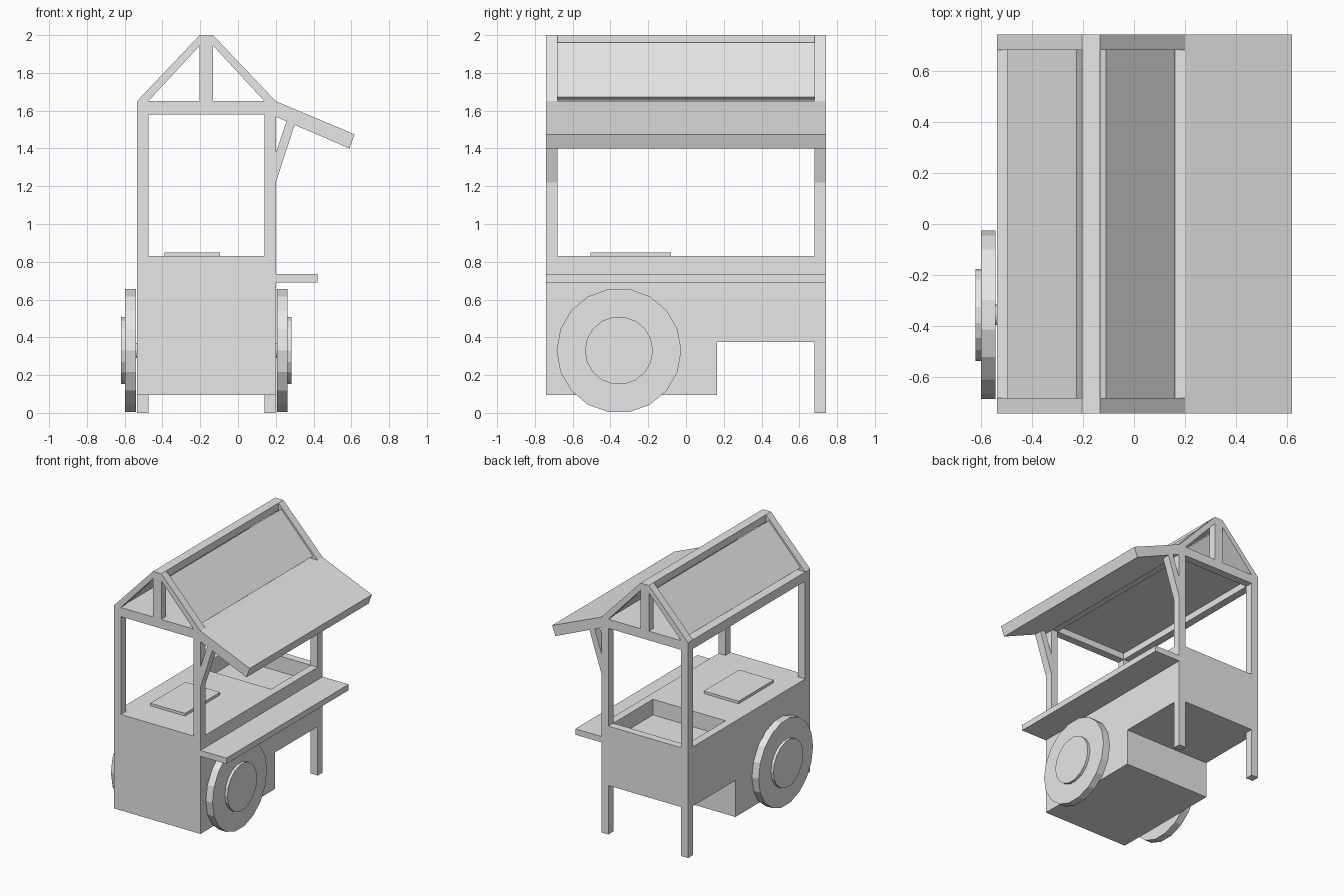
import bpy, bmesh, math
from mathutils import Vector

old = bpy.data.objects.get("Cube")
if old:
    bpy.data.objects.remove(old, do_unlink=True)

GREY = (0.8, 0.8, 0.8, 1)
mat = bpy.data.materials.new("plain_grey")
mat.use_nodes = True
mat.diffuse_color = GREY
mat.node_tree.nodes["Principled BSDF"].inputs["Base Color"].default_value = GREY

# Main dimensions: the stall is symmetric about x = MID, apart from awning and shelf
MID = -0.1675
HALF = 0.3675
LEFT, RIGHT = MID + HALF, MID - HALF
END = 0.74
POST = 0.06
TOP, BEAM, EAVE, RIDGE = 0.83, 1.58, 1.65, 2.0


def prism(name, profile, axis, a, b):
    """Extrude a 2D profile along x (profile is y, z) or y (profile is x, z)."""
    bm = bmesh.new()
    verts = [bm.verts.new((a, p, q) if axis == "x" else (p, a, q)) for p, q in profile]
    face = bm.faces.new(verts)
    new = bmesh.ops.extrude_face_region(bm, geom=[face])["geom"]
    shift = Vector((b - a, 0, 0)) if axis == "x" else Vector((0, b - a, 0))
    bmesh.ops.translate(bm, vec=shift, verts=[v for v in new if isinstance(v, bmesh.types.BMVert)])
    bmesh.ops.recalc_face_normals(bm, faces=bm.faces)
    mesh = bpy.data.meshes.new(name)
    bm.to_mesh(mesh)
    bm.free()
    mesh.materials.append(mat)
    obj = bpy.data.objects.new(name, mesh)
    bpy.context.collection.objects.link(obj)
    return obj


def box(name, x0, x1, y0, y1, z0, z1):
    return prism(name, [(x0, z0), (x1, z0), (x1, z1), (x0, z1)], "y", y0, y1)


def disc(name, radius, x0, x1, sides=18):
    ring = [(-0.355 + radius * math.cos(math.tau * i / sides),
             0.33 + radius * math.sin(math.tau * i / sides)) for i in range(sides)]
    return prism(name, ring, "x", x0, x1)


def mirrored(profile, side):
    """Turn (distance from MID, z) points into x, z points on one side."""
    return [(MID + side * d, z) for d, z in profile]


# Cart body: deep at the front, raised at the back, with a sunken tray in the top
body = prism("cart_body", [(-END, 0.095), (0.165, 0.095), (0.165, 0.375),
                           (END, 0.375), (END, TOP), (-END, TOP)], "x", RIGHT, LEFT)
cutter = box("tray_cutter", RIGHT + POST, LEFT - POST, 0.2, END - POST, 0.71, 0.95)
cutter.hide_render = True
cutter.hide_viewport = True
cut = body.modifiers.new("tray", "BOOLEAN")
cut.operation = "DIFFERENCE"
cut.object = cutter

# Hot plate and serving shelf
box("hot_plate", -0.39, -0.095, -0.505, -0.08, TOP, 0.85)
box("serving_shelf", LEFT, 0.42, -END, END, 0.69, 0.735)

for side, word in ((1, "left"), (-1, "right")):
    # Wheels
    wall = MID + side * HALF
    disc(word + "_axle", 0.04, wall - side * 0.02, wall + side * 0.01)
    disc(word + "_wheel", 0.33, wall + side * 0.006, wall + side * 0.063)
    disc(word + "_hub", 0.18, wall + side * 0.063, wall + side * 0.084)

    # Back legs, eave beams and roof panels
    x0, x1 = sorted((wall, wall - side * POST))
    box(word + "_back_leg", x0, x1, END - POST, END, 0, 0.375)
    box(word + "_eave_beam", x0, x1, POST - END, END - POST, BEAM, EAVE - 0.02)
    panel = [(0.0575, 1.96), (0.3275, 1.672), (0.307, 1.655), (0.037, 1.943)]
    prism(word + "_roof_panel", mirrored(panel, side), "y", POST - END, END - POST)

# Ceiling and ridge
box("ceiling", RIGHT, LEFT, POST - END, END - POST, EAVE - 0.02, EAVE)
box("ridge_beam", MID - 0.035, MID + 0.035, POST - END, END - POST, 1.945, RIDGE)

for y0, word in ((-END, "front"), (END - POST, "back")):
    y1 = y0 + POST
    # End frame: posts, cross beam, king post and rafters
    box(word + "_cross_beam", RIGHT, LEFT, y0, y1, BEAM, EAVE)
    box(word + "_king_post", MID - 0.035, MID + 0.035, y0, y1, EAVE, RIDGE)
    for side, hand in ((1, "left"), (-1, "right")):
        x0, x1 = sorted((MID + side * HALF, MID + side * (HALF - POST)))
        box(f"{word}_{hand}_post", x0, x1, y0, y1, TOP, BEAM)
        rafter = [(HALF, EAVE), (0.035, RIDGE), (0.035, 1.945), (HALF - POST, EAVE)]
        prism(f"{word}_{hand}_rafter", mirrored(rafter, side), "y", y0, y1)
    # Awning bracket
    prism(word + "_awning_bracket", [(LEFT, 1.22), (0.3, 1.525), (0.257, 1.545), (LEFT, 1.375)],
          "y", y0, y1)

# Sloping awning
prism("awning", [(LEFT, EAVE), (0.617, 1.475), (0.59, 1.4), (LEFT, 1.568)], "y", -END, END)
